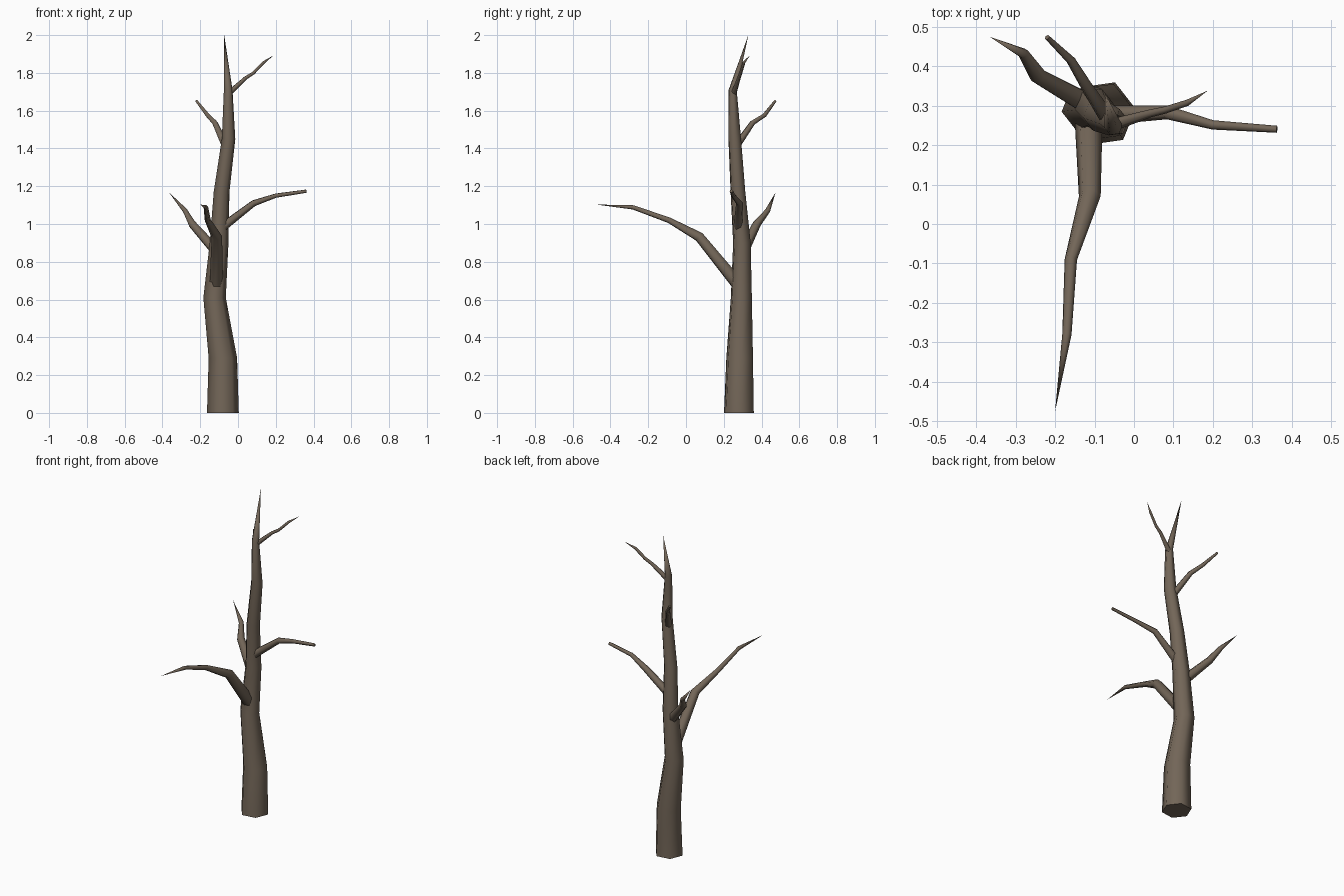
import bpy, bmesh, math
from mathutils import Vector

if "Cube" in bpy.data.objects:
    bpy.data.objects.remove(bpy.data.objects["Cube"])

bark = bpy.data.materials.new("grey brown bark")
bark.diffuse_color = (0.17, 0.132, 0.097, 1)
bark.use_nodes = True
bark.node_tree.nodes["Principled BSDF"].inputs["Base Color"].default_value = bark.diffuse_color


def limb(name, pts, sides=6, twist=8, flat_rings=False):
    """Tapered tube through (x, y, z, radius) points; radius 0 closes to a tip."""
    bm = bmesh.new()
    pos = [Vector(p[:3]) for p in pts]
    rings, u = [], Vector((1, 0, 0))
    for i, p in enumerate(pts):
        a, b = pos[max(i - 1, 0)], pos[min(i + 1, len(pos) - 1)]
        t = Vector((0, 0, 1)) if flat_rings else (b - a).normalized()
        if i == 0 and abs(t.x) > 0.6:
            u = Vector((0, 1, 0))
        u = (u - t * u.dot(t)).normalized()
        v = t.cross(u)
        if p[3] == 0:
            rings.append([bm.verts.new(pos[i])])
            continue
        ring = []
        for k in range(sides):
            ang = math.radians(twist) + 2 * math.pi * k / sides
            ring.append(bm.verts.new(pos[i] + p[3] * (u * math.cos(ang) + v * math.sin(ang))))
        rings.append(ring)
    for r0, r1 in zip(rings, rings[1:]):
        for k in range(sides):
            n = (k + 1) % sides
            if len(r1) == 1:
                bm.faces.new((r0[k], r0[n], r1[0]))
            else:
                bm.faces.new((r0[k], r0[n], r1[n], r1[k]))
    for end in (rings[0], rings[-1]):
        if len(end) > 1:
            bm.faces.new(end)
    bmesh.ops.recalc_face_normals(bm, faces=bm.faces)
    me = bpy.data.meshes.new(name)
    bm.to_mesh(me)
    bm.free()
    me.materials.append(bark)
    ob = bpy.data.objects.new(name, me)
    bpy.context.collection.objects.link(ob)
    bpy.context.view_layer.objects.active = ob
    ob.select_set(True)
    bpy.ops.object.shade_smooth_by_angle(angle=math.radians(65))
    ob.select_set(False)


# Crooked main trunk, hexagonal, ending in a spike
limb("trunk", [(-0.08, 0.28, 0, 0.085), (-0.08, 0.284, 0.29, 0.076),
               (-0.124, 0.293, 0.61, 0.06), (-0.1, 0.296, 0.9, 0.05),
               (-0.087, 0.275, 1.17, 0.042), (-0.05, 0.258, 1.45, 0.036),
               (-0.052, 0.247, 1.71, 0.023), (-0.073, 0.33, 2.0, 0)], flat_rings=True)

# Long low branch reaching forward
limb("front_branch", [(-0.115, 0.275, 0.68, 0.036), (-0.112, 0.07, 0.932, 0.028),
                      (-0.16, -0.09, 1.02, 0.016), (-0.17, -0.28, 1.088, 0.012),
                      (-0.2, -0.475, 1.103, 0)])

# Blunt branch to the right
limb("right_branch", [(-0.08, 0.275, 0.985, 0.025), (0.083, 0.283, 1.11, 0.018),
                      (0.2, 0.251, 1.15, 0.012), (0.362, 0.24, 1.174, 0.009)])

# Middle branch to the back left
limb("back_left_branch", [(-0.11, 0.30, 0.85, 0.03), (-0.243, 0.375, 1.0, 0.022),
                          (-0.28, 0.432, 1.07, 0.014), (-0.365, 0.474, 1.167, 0)])

# Two thin twigs near the crown
limb("upper_back_twig", [(-0.065, 0.265, 1.41, 0.021), (-0.122, 0.352, 1.535, 0.015),
                         (-0.16, 0.415, 1.575, 0.012), (-0.22, 0.473, 1.652, 0.007)])
limb("upper_right_twig", [(-0.05, 0.252, 1.69, 0.016), (0.04, 0.28, 1.773, 0.01),
                          (0.08, 0.289, 1.798, 0.009), (0.135, 0.307, 1.855, 0.008),
                          (0.187, 0.338, 1.892, 0)])
